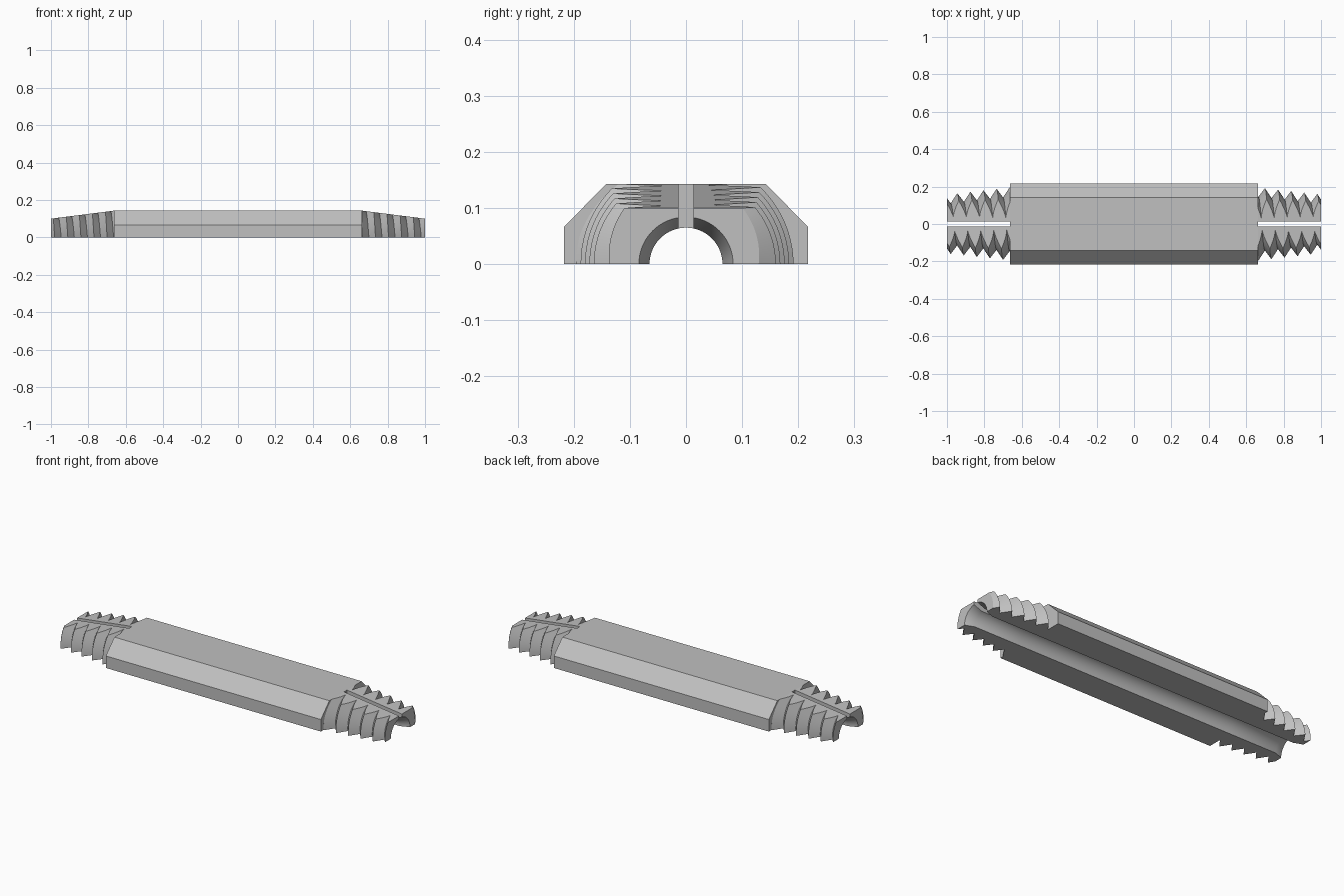
import bpy, bmesh
from math import pi, cos, sin

if "Cube" in bpy.data.objects:
    bpy.data.objects.remove(bpy.data.objects["Cube"])

grey = bpy.data.materials.new("plain grey")
grey.use_nodes = True
colour = (0.53, 0.53, 0.53, 1)
grey.diffuse_color = colour
grey.node_tree.nodes["Principled BSDF"].inputs["Base Color"].default_value = colour

BODY_END, TIP, TOP = 0.662, 1.0, 0.143
BORE, MOUTH, MOUTH_DEPTH = 0.065, 0.084, 0.05
PITCH, STEPS = 0.07, 40


def make(name, bm):
    bmesh.ops.recalc_face_normals(bm, faces=bm.faces)
    mesh = bpy.data.meshes.new(name)
    bm.to_mesh(mesh)
    bm.free()
    obj = bpy.data.objects.new(name, mesh)
    bpy.context.collection.objects.link(obj)
    return obj


def loft(name, rings, closed=True):
    """Skin matching rings of points and cap both ends."""
    bm = bmesh.new()
    rows = [[bm.verts.new(p) for p in ring] for ring in rings]
    n = len(rows[0])
    for a, b in zip(rows, rows[1:]):
        for i in range(n if closed else n - 1):
            j = (i + 1) % n
            bm.faces.new((a[i], a[j], b[j], b[i]))
    bm.faces.new(rows[0])
    bm.faces.new(rows[-1])
    if not closed:  # flat underside
        bm.faces.new([r[0] for r in rows] + [r[-1] for r in reversed(rows)])
    return make(name, bm)


def prism_x(name, profile, x0, x1):
    return loft(name, [[(x, y, z) for y, z in profile] for x in (x0, x1)])


def boolean(obj, cutter, operation):
    cutter.hide_render = True
    mod = obj.modifiers.new(operation.title(), "BOOLEAN")
    mod.operation, mod.solver, mod.object = operation, "EXACT", cutter
    bpy.context.view_layer.objects.active = obj
    bpy.ops.object.modifier_apply(modifier=mod.name)
    bpy.data.objects.remove(cutter)


def bore_cutter(stations):
    return loft("bore_cutter", [[(x, r * cos(2 * pi * i / 64), r * sin(2 * pi * i / 64))
                                 for i in range(64)] for x, r in stations])


def finish(obj):
    obj.data.materials.clear()
    obj.data.materials.append(grey)
    for face in obj.data.polygons:
        face.material_index = 0
    bpy.ops.object.select_all(action="DESELECT")
    obj.select_set(True)
    bpy.context.view_layer.objects.active = obj
    bpy.ops.object.shade_smooth_by_angle(angle=0.5)


# Faceted half body with a round channel along its underside
half = [(0.217, 0), (0.217, 0.067), (0.142, TOP)]
body = prism_x("body", half + [(-y, z) for y, z in reversed(half)], -BODY_END, BODY_END)
boolean(body, bore_cutter([(-TIP, BORE), (TIP, BORE)]), "DIFFERENCE")
finish(body)


# Tapered half thread, wound as a helix of crests and roots
def thread_row(k):
    row = []
    for i in range(STEPS + 1):
        t = pi * i / STEPS
        x = 0.70 + k * PITCH / 2 + PITCH * t / (2 * pi)
        taper = (x - BODY_END) / (TIP - BODY_END)
        r = (0.146 if k % 2 else 0.196) - 0.038 * taper
        row.append((x, r * cos(t), r * sin(t) if 0 < i < STEPS else 0))
    return row


thread = loft("right_thread", [thread_row(k) for k in range(-4, 12)], closed=False)

# Trim the ends square and slope the flat top down toward the tip
trim = loft("trim_cutter", [[(x, y, z) for y, z in
            ((-0.3, -0.1), (0.3, -0.1), (0.3, top), (-0.3, top))]
            for x, top in ((BODY_END, TOP), (TIP, 0.10))])
boolean(thread, trim, "INTERSECT")

# Channel with a flared mouth, and the narrow slot splitting the thread
boolean(thread, bore_cutter([(0.6, BORE), (TIP - MOUTH_DEPTH, BORE), (TIP, MOUTH),
                             (TIP + 0.1, MOUTH)]), "DIFFERENCE")
slot = [(-0.013, 0.03), (0.013, 0.03), (0.013, 0.3), (-0.013, 0.3)]
boolean(thread, prism_x("slot_cutter", slot, 0.6, 1.1), "DIFFERENCE")
finish(thread)

# Same thread turned half round for the other end
other = thread.copy()
other.data = thread.data.copy()
other.name = "left_thread"
other.rotation_euler.z = pi
bpy.context.collection.objects.link(other)
thread.name, other.name = "left_thread_end", "right_thread_end"
